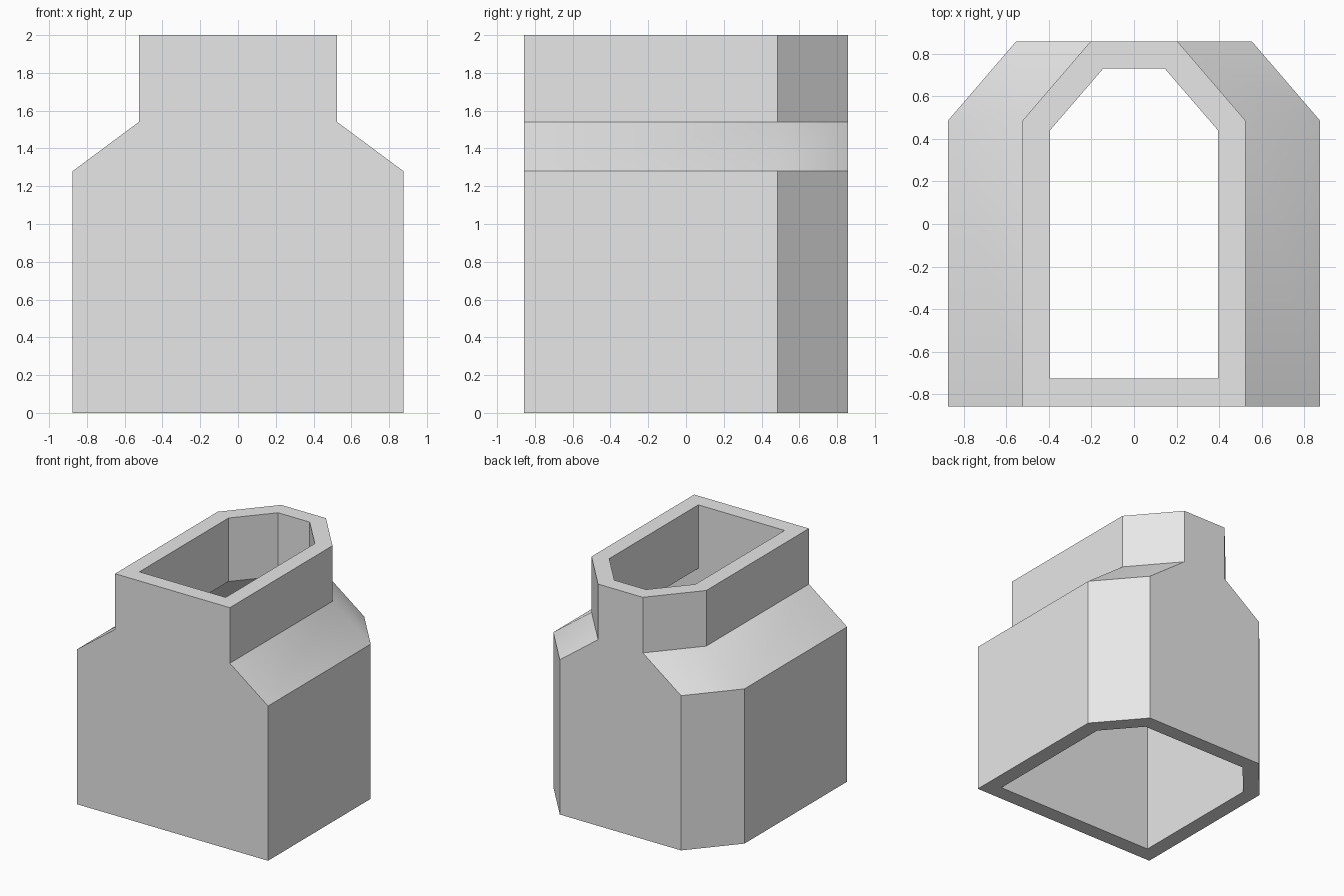
import bpy
import bmesh
import math

cube = bpy.data.objects.get("Cube")
if cube:
    bpy.data.objects.remove(cube, do_unlink=True)

# Plain grey material
grey = bpy.data.materials.new("light_grey")
grey.use_nodes = True
grey.diffuse_color = (0.8, 0.8, 0.8, 1)
grey.node_tree.nodes["Principled BSDF"].inputs["Base Color"].default_value = grey.diffuse_color

# Heights and half widths of the wall, from the bottom rim to the top rim
OUTER = [(0, 0.875), (1.28, 0.875), (1.54, 0.525), (2, 0.525)]
INNER = [(0, 0.745), (1.215, 0.745), (1.475, 0.395), (2, 0.395)]


def section(bm, z, half, front, corner, back, cut):
    """Rectangle with its two back corners cut off."""
    right = [(half, front), (half, corner), (half - cut, back)]
    left = [(-x, y) for x, y in reversed(right)]
    return [bm.verts.new((x, y, z)) for x, y in right + left]


# Hollow shell: up the outside, over the top rim, down the inside
bm = bmesh.new()
rings = [section(bm, z, w, -0.857, 0.485, 0.857, 0.32) for z, w in OUTER]
rings += [section(bm, z, w, -0.725, 0.44, 0.73, 0.25) for z, w in reversed(INNER)]
for a, b in zip(rings, rings[1:] + rings[:1]):
    for i in range(len(a)):
        j = (i + 1) % len(a)
        bm.faces.new((a[i], a[j], b[j], b[i]))
bmesh.ops.recalc_face_normals(bm, faces=bm.faces)

mesh = bpy.data.meshes.new("hollow_body")
bm.to_mesh(mesh)
bm.free()
mesh.materials.append(grey)
body = bpy.data.objects.new("hollow_body", mesh)
bpy.context.collection.objects.link(body)

# Soft shading across the shoulder bends, sharp elsewhere
bpy.ops.object.select_all(action="DESELECT")
body.select_set(True)
bpy.context.view_layer.objects.active = body
bpy.ops.object.shade_smooth_by_angle(angle=math.radians(30))
